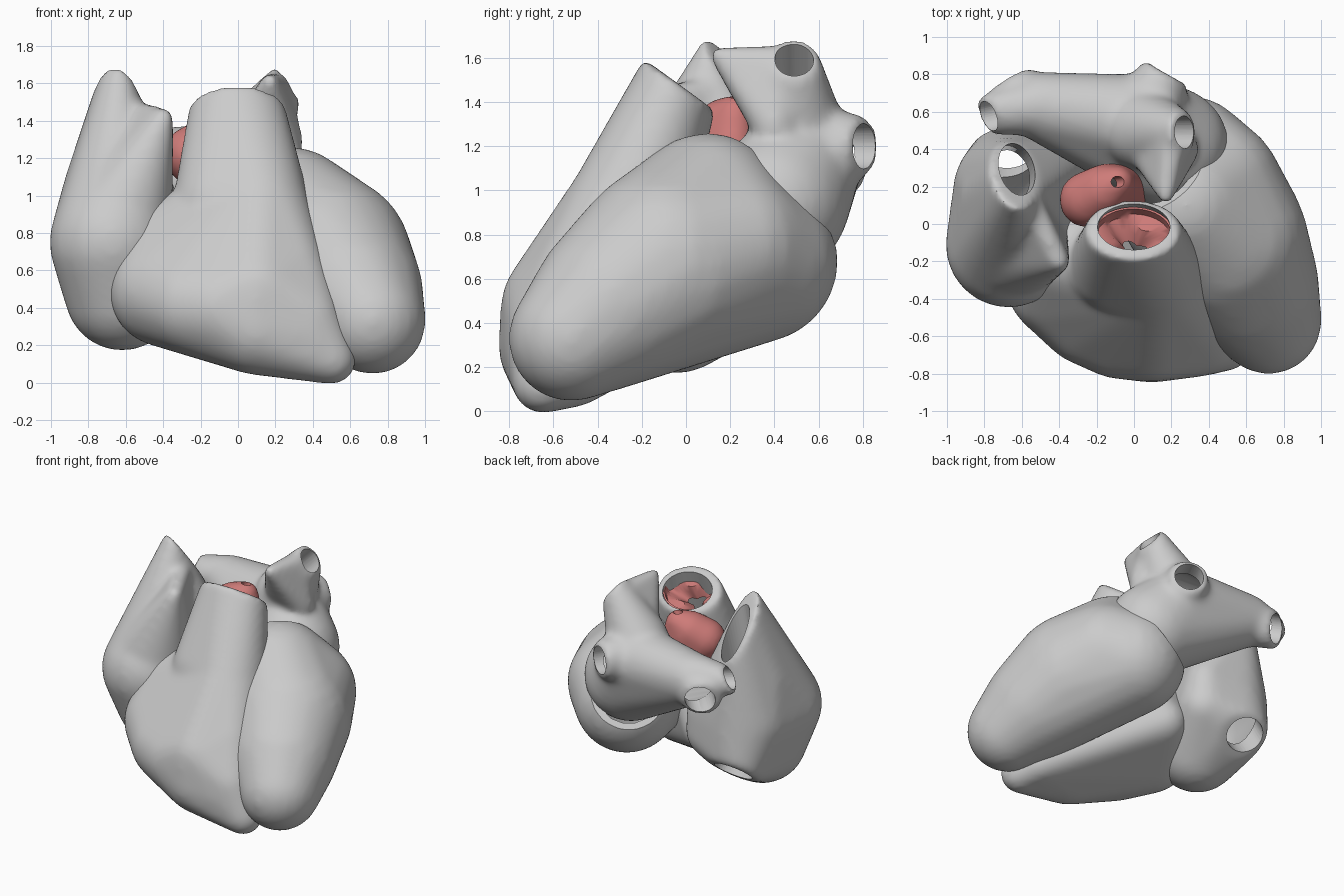
import bpy, bmesh, math
from mathutils import Vector as V

if "Cube" in bpy.data.objects:
    bpy.data.objects.remove(bpy.data.objects["Cube"])

red = bpy.data.materials.new("valve_red")
red.diffuse_color = (0.62, 0.2, 0.19, 1)
red.use_nodes = True
red.node_tree.nodes["Principled BSDF"].inputs["Base Color"].default_value = red.diffuse_color


def ball(x, y, z, r):
    """Points of a sphere."""
    pts = [V((x, y, z + r)), V((x, y, z - r))]
    for i in range(1, 14):
        a = math.pi * i / 14
        for j in range(24):
            t = math.tau * j / 24
            pts.append(V((x + r * math.sin(a) * math.cos(t),
                          y + r * math.sin(a) * math.sin(t), z + r * math.cos(a))))
    return pts


def ring(c, n, ru, rv, scale=1, move=(0, 0, 0)):
    """Points of an ellipse around c facing n; ru is the radius nearest the x direction."""
    n = V(n).normalized()
    hint = V((1, 0, 0)) if abs(n.x) < 0.75 else V((0, 1, 0))
    u = (hint - n * hint.dot(n)).normalized()
    v = n.cross(u)
    return [V(c) + V(move) + scale * (u * ru * math.cos(t) + v * rv * math.sin(t))
            for t in [math.tau * k / 40 for k in range(40)]]


def new_object(name, bm):
    me = bpy.data.meshes.new(name)
    bm.to_mesh(me)
    bm.free()
    ob = bpy.data.objects.new(name, me)
    bpy.context.collection.objects.link(ob)
    return ob


def hulls(name, groups):
    """One object holding the convex hull of each point group."""
    whole = bpy.data.meshes.new("tmp")
    out = bmesh.new()
    for pts in groups:
        bm = bmesh.new()
        for p in pts:
            bm.verts.new(p)
        bmesh.ops.convex_hull(bm, input=bm.verts[:])
        bmesh.ops.delete(bm, geom=[v for v in bm.verts if not v.link_faces], context='VERTS')
        bmesh.ops.recalc_face_normals(bm, faces=bm.faces[:])
        bm.to_mesh(whole)
        bm.free()
        out.from_mesh(whole)
    bpy.data.meshes.remove(whole)
    return new_object(name, out)


def apply(ob, kind, **props):
    m = ob.modifiers.new(kind, kind)
    for k, val in props.items():
        setattr(m, k, val)
    bpy.context.view_layer.objects.active = ob
    bpy.ops.object.modifier_apply(modifier=m.name)


def cut(ob, pts):
    c = hulls("cutter", [pts])
    c.hide_render = True
    apply(ob, 'BOOLEAN', object=c, operation='DIFFERENCE', solver='EXACT')
    bpy.data.objects.remove(c)


def finish(ob, mat=None):
    if mat:
        ob.data.materials.append(mat)
    bpy.ops.object.select_all(action='DESELECT')
    ob.select_set(True)
    bpy.context.view_layer.objects.active = ob
    bpy.ops.object.shade_smooth_by_angle(angle=math.radians(40))


def chamber(name, lobes, vents=(), extra=(), wall=0.035, mat=None, smooth=24):
    """Smooth blend of lobes. A lobe is (balls, indices of vent rings); vents are (c, n, ru, rv, inward)."""
    groups = []
    for balls, ids in lobes:
        pts = [p for b in balls for p in ball(*b)]
        for i in ids:
            pts += ring(*vents[i][:4])
        groups.append(pts)
    ob = hulls(name, groups)
    apply(ob, 'REMESH', mode='VOXEL', voxel_size=0.02)
    apply(ob, 'SMOOTH', factor=0.5, iterations=smooth)
    for pts in extra:
        cut(ob, pts)
    if wall:
        cut(ob, [p for b in lobes[0][0] if b[3] > 0.12
                 for p in ball(b[0], b[1], b[2], b[3] - wall)])
    for c, n, ru, rv, inward in vents:
        cut(ob, ring(c, n, ru, rv, 0.76, V(n).normalized() * 0.06) + ring(c, n, ru, rv, 0.76, inward))
    finish(ob, mat)
    return ob


def valve(name, c, n, ru, rv, depth):
    """Three-cusped sheet hanging from an elliptical rim."""
    n = V(n).normalized()
    bm = bmesh.new()
    rows = []
    for s, d in ((1, 0), (1, 0.3), (0.75, 0.45), (0.5, 0.7), (0.3, 1)):
        row = []
        for k, p in enumerate(ring(c, n, ru, rv)):
            lobe = 1 if s == 1 else 1 + 0.35 * math.cos(3 * math.tau * k / 40)
            row.append(bm.verts.new(V(c) + (p - V(c)) * s * lobe - n * depth * d))
        rows.append(row)
    for a, b in zip(rows, rows[1:]):
        for k in range(40):
            j = (k + 1) % 40
            bm.faces.new((a[k], a[j], b[j], b[k]))
    ob = new_object(name, bm)
    apply(ob, 'SOLIDIFY', thickness=0.012)
    finish(ob, red)


# left ventricle, cut open where the left atrium sits
base_c, base_n = V((0.19, 0.41, 0.93)), V((-0.5, 0.63, 0.6)).normalized()
chamber("left_ventricle",
        [([(0.72, -0.52, 0.33, 0.285), (0.61, -0.32, 0.49, 0.38), (0.48, -0.08, 0.66, 0.45),
           (0.42, 0.2, 0.74, 0.37), (0.28, 0.1, 0.89, 0.37), (0.28, 0.32, 0.68, 0.37)], [])],
        extra=[ring(base_c, base_n, 1.5, 1.5) + ring(base_c, base_n, 1.5, 1.5, 1, base_n)])

# right ventricle with the pulmonary trunk
trunk = ((-0.005, -0.03, 1.48), (0, 0.58, 0.81), 0.255, 0.2, (0.03, -0.13, -0.45))
chamber("right_ventricle",
        [([(0.5, -0.65, 0.125, 0.135), (0.44, -0.5, 0.16, 0.14), (0.37, -0.61, 0.34, 0.195),
           (0.27, -0.48, 0.62, 0.21), (0.33, -0.6, 0.26, 0.22), (0.1, -0.6, 0.29, 0.25),
           (0.1, -0.55, 0.47, 0.29), (-0.08, -0.55, 0.4, 0.28), (-0.24, -0.49, 0.42, 0.27),
           (-0.39, -0.31, 0.49, 0.3), (-0.22, 0.06, 0.5, 0.17), (0.12, -0.27, 0.92, 0.27),
           (-0.38, -0.16, 0.72, 0.26)], []),
         ([(0.12, -0.27, 0.92, 0.27), (-0.1, -0.22, 0.95, 0.25)], [0])],
        [trunk])

# right atrium with upper and lower caval openings and the ear-shaped lobe
chamber("right_atrium",
        [([(-0.67, -0.11, 0.75, 0.34), (-0.65, 0.18, 0.75, 0.32), (-0.62, -0.05, 0.48, 0.31),
           (-0.42, 0.27, 0.61, 0.19), (-0.4, 0.3, 0.78, 0.15), (-0.7, 0.13, 1.05, 0.23)], [0, 1]),
         ([(-0.65, -0.1, 0.85, 0.3), (-0.4, -0.2, 1.41, 0.06), (-0.55, 0.1, 1.44, 0.07),
           (-0.46, -0.15, 1.12, 0.06)], [])],
        [((-0.64, 0.26, 1.48), (0.4, 0.73, 0.6), 0.14, 0.28, (-0.05, -0.03, -0.6)),
         ((-0.68, 0.39, 0.41), (0, 0.65, -0.76), 0.19, 0.17, (0, -0.14, 0.25))])

# left atrium with four vein stumps, the pointed lobe and the dome resting in the ventricle
chamber("left_atrium",
        [([(0.04, 0.55, 1.15, 0.25), (0.18, 0.41, 0.94, 0.33), (-0.5, 0.63, 1.17, 0.185)], []),
         ([(0.06, 0.57, 1.18, 0.21)], [0]),
         ([(0.06, 0.5, 1.27, 0.22)], [1]),
         ([(-0.5, 0.63, 1.2, 0.16)], [2]),
         ([(-0.5, 0.63, 1.15, 0.16)], [3]),
         ([(0.17, 0.15, 1.61, 0.045), (0.2, 0.42, 1.58, 0.08), (0.25, 0.4, 1.29, 0.1),
           (0.08, 0.45, 1.3, 0.14)], [])],
        [((0.17, 0.81, 1.2), (0.5, 0.87, 0), 0.135, 0.135, (-0.1, -0.2, 0)),
         ((0.265, 0.49, 1.6), (0.8, 0, 0.6), 0.115, 0.115, (-0.2, 0, -0.22)),
         ((-0.79, 0.58, 1.22), (-0.8, -0.3, 0.4), 0.11, 0.11, (0.22, 0.05, -0.04)),
         ((-0.67, 0.76, 1.1), (-0.5, 0.8, -0.2), 0.14, 0.14, (0.15, -0.13, 0.05))])

# aortic root with its small side opening
chamber("aortic_root",
        [([(-0.25, 0.13, 1.22, 0.15), (-0.16, 0.18, 1.28, 0.14), (-0.09, 0.22, 1.34, 0.09),
           (-0.05, 0.2, 1.0, 0.14)], [])],
        [((-0.09, 0.23, 1.42), (0.6, 0, 0.8), 0.04, 0.04, (-0.1, -0.02, -0.15))],
        wall=0.03, mat=red, smooth=8)

# red band of the septum showing in the groove between the ventricles
chamber("septum",
        [([(0.37, -0.29, 1.0, 0.035), (0.44, -0.53, 0.68, 0.03)], []),
         ([(0.44, -0.53, 0.68, 0.03), (0.53, -0.66, 0.37, 0.035)], [])],
        wall=0, mat=red, smooth=2)

# valves
valve("pulmonary_valve", (-0.005, -0.045, 1.46), trunk[1], 0.2, 0.155, 0.16)
valve("mitral_valve", (0.27, 0.28, 0.8), base_n, 0.22, 0.22, 0.25)
valve("tricuspid_valve", (-0.45, -0.1, 0.62), (-0.85, 0.45, 0.25), 0.2, 0.2, 0.25)
